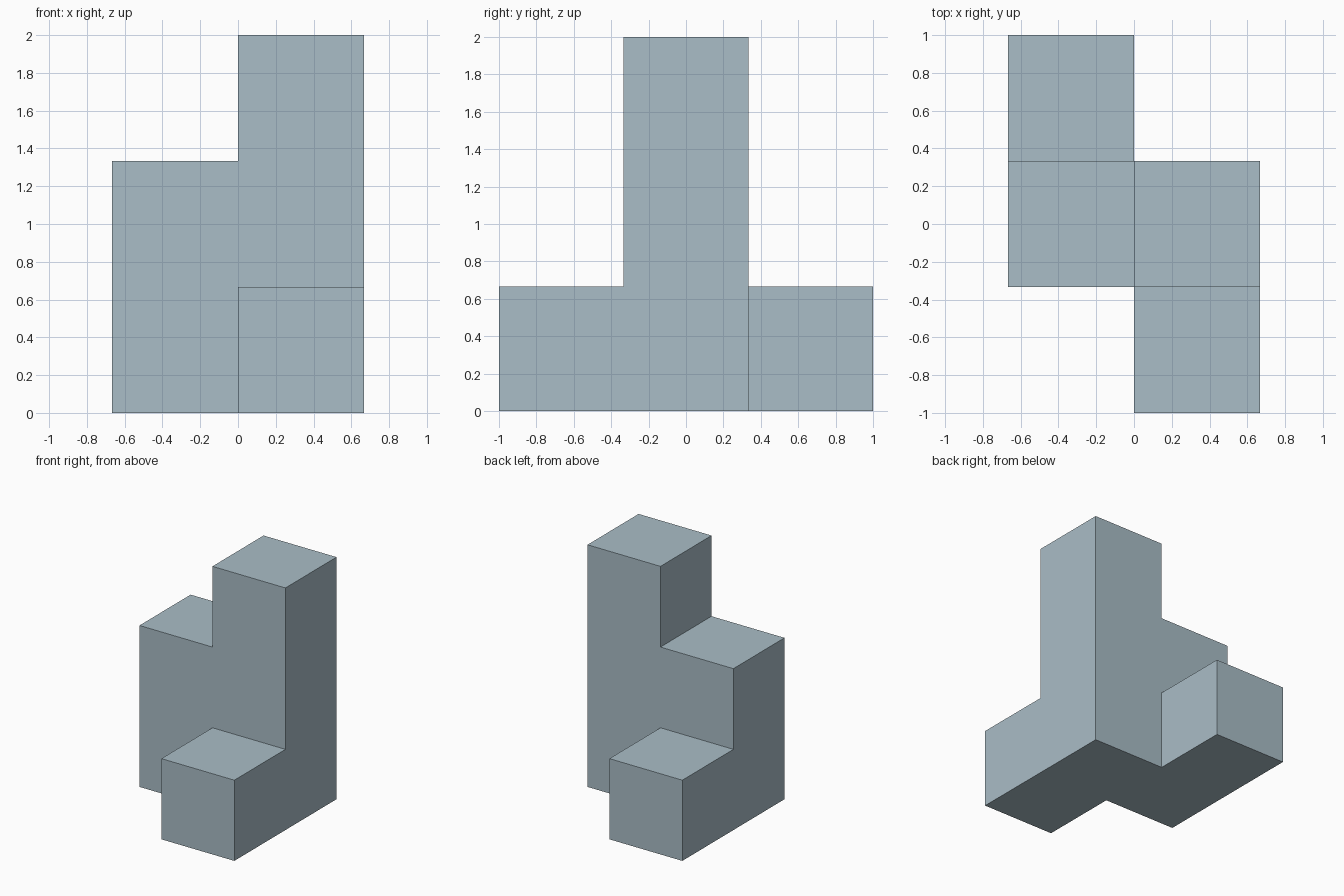
import bpy, bmesh
from math import radians
from mathutils import Vector

if "Cube" in bpy.data.objects:
    bpy.data.objects.remove(bpy.data.objects["Cube"])

U = 2 / 3  # edge length of one cube

# Column heights in cubes, keyed by plan position (x, y)
heights = {(0, 2): 1, (0, 1): 2, (1, 1): 3, (1, 0): 1}
cells = {(x, y, z) for (x, y), h in heights.items() for z in range(h)}

# Outer skin: one quad wherever a cube has no neighbour
bm = bmesh.new()
for cell in cells:
    for axis in range(3):
        for side in (0, 1):
            near = list(cell)
            near[axis] += 2 * side - 1
            if tuple(near) in cells:
                continue
            corners = []
            for a, b in ((0, 0), (1, 0), (1, 1), (0, 1)):
                p = Vector(cell)
                p[axis] += side
                p[(axis + 1) % 3] += a
                p[(axis + 2) % 3] += b
                corners.append(bm.verts.new((p - Vector((1, 1.5, 0))) * U))
            bm.faces.new(corners if side else corners[::-1])

# Weld and merge coplanar quads into large flat faces
bmesh.ops.remove_doubles(bm, verts=bm.verts[:], dist=1e-4)
bmesh.ops.dissolve_limit(bm, angle_limit=radians(1), verts=bm.verts[:], edges=bm.edges[:])
bmesh.ops.recalc_face_normals(bm, faces=bm.faces[:])

mesh = bpy.data.meshes.new("cube_puzzle_piece")
bm.to_mesh(mesh)
bm.free()
piece = bpy.data.objects.new("cube_puzzle_piece", mesh)
bpy.context.collection.objects.link(piece)

# Single flat colour
mat = bpy.data.materials.new("pale_blue_grey")
mat.diffuse_color = (0.40, 0.51, 0.57, 1)
mat.use_nodes = True
mat.node_tree.nodes["Principled BSDF"].inputs["Base Color"].default_value = mat.diffuse_color
mesh.materials.append(mat)
